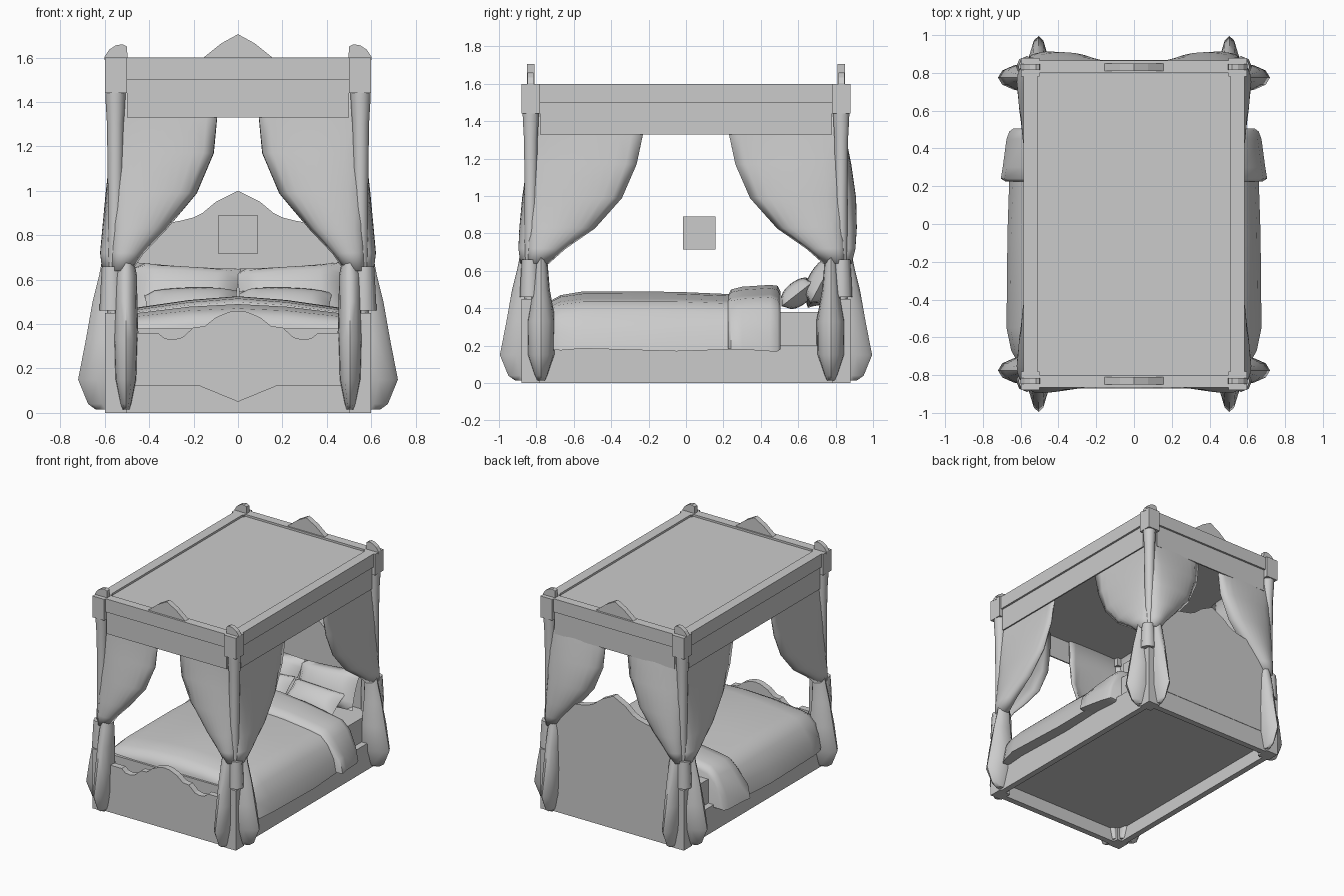
import bpy, bmesh, math
from mathutils import Vector, Matrix

old = bpy.data.objects.get("Cube")
if old:
    bpy.data.objects.remove(old)

GREY = (0.6, 0.6, 0.6, 1)
mat = bpy.data.materials.new("plain_grey")
mat.use_nodes = True
mat.diffuse_color = GREY
mat.node_tree.nodes["Principled BSDF"].inputs["Base Color"].default_value = GREY


def finish(name, bm, smooth=None):
    bmesh.ops.recalc_face_normals(bm, faces=bm.faces)
    me = bpy.data.meshes.new(name)
    bm.to_mesh(me)
    bm.free()
    me.materials.append(mat)
    if smooth:
        me.shade_smooth()
        me.set_sharp_from_angle(angle=math.radians(smooth))
    ob = bpy.data.objects.new(name, me)
    bpy.context.scene.collection.objects.link(ob)
    return ob


def box(name, x, y, z):
    """Box from (min, max) pairs."""
    bm = bmesh.new()
    size = [b - a for a, b in (x, y, z)]
    mid = [(a + b) / 2 for a, b in (x, y, z)]
    bmesh.ops.create_cube(bm, size=1, matrix=Matrix.Translation(mid) @ Matrix.Diagonal((*size, 1)))
    return finish(name, bm)


def span(sign, a, b):
    return tuple(sorted((sign * a, sign * b)))


def plate(name, outline, y0, y1):
    """Extrude an x-z outline from y0 to y1."""
    bm = bmesh.new()
    face = bm.faces.new([bm.verts.new((x, y0, z)) for x, z in outline])
    new = bmesh.ops.extrude_face_region(bm, geom=[face])["geom"]
    bmesh.ops.translate(bm, vec=(0, y1 - y0, 0), verts=[v for v in new if isinstance(v, bmesh.types.BMVert)])
    return finish(name, bm)


def loft(name, rings, closed=True, smooth=45):
    """Skin a list of point rings; closed rings get end caps."""
    bm = bmesh.new()
    rows = [[bm.verts.new(p) for p in ring] for ring in rings]
    n = len(rows[0])
    for r, s in zip(rows, rows[1:]):
        for i in range(n if closed else n - 1):
            j = (i + 1) % n
            bm.faces.new((r[i], r[j], s[j], s[i]))
    if closed:
        bm.faces.new(rows[0])
        bm.faces.new(rows[-1])
    return finish(name, bm, smooth)


def mirrored(half):
    """Half outline from the outside to the middle, completed across x = 0."""
    return [(-x, z) for x, z in half] + [(x, z) for x, z in half[::-1] if x > 0]


def turned(name, x, y, profile, sides=10):
    ring = [math.tau * i / sides for i in range(sides)]
    return loft(name, [[(x + r * math.cos(a), y + r * math.sin(a), z) for a in ring] for z, r in profile])


# Bed base and canopy frame
box("base_panel", (-.55, .55), (-.83, .83), (.1, .2))
box("mattress", (-.54, .54), (-.76, .82), (.2, .38))
box("canopy_roof", (-.52, .52), (-.81, .81), (1.5, 1.585))
for s in (-1, 1):
    side, end = ("right", "left")[s > 0], ("front", "back")[s > 0]
    box(side + "_base_rail", span(s, .54, .585), (-.79, .79), (0, .2))
    box(end + "_base_rail", (-.51, .51), span(s, .82, .865), (0, .2))
    box(side + "_canopy_rail", span(s, .51, .585), (-.79, .79), (1.5, 1.6))
    box(end + "_canopy_rail", (-.51, .51), span(s, .8, .865), (1.5, 1.6))
    box(side + "_valance", span(s, .56, .57), (-.78, .78), (1.33, 1.51))
    box(end + "_valance", (-.5, .5), span(s, .84, .85), (1.33, 1.51))
    crest = mirrored([(.155, 1.57), (.155, 1.6), (.115, 1.632), (.075, 1.664), (0, 1.705)])
    plate(end + "_crest", crest, s * .81, s * .85)

# Scalloped boards
headboard = [(.51, .15), (.51, .7), (.45, .76), (.4, .83), (.34, .85), (.26, .865), (.2, .88),
             (.16, .9), (.1, .95), (0, 1.0)]
plate("headboard", mirrored(headboard), .82, .868)
footboard = [(.5, .36), (.36, .36), (.33, .335), (.29, .33), (.25, .34), (.2, .385), (.15, .39),
             (.1, .43), (.04, .455), (0, .46)]
skirt = [(0, .05), (.17, .12), (.51, .12)]
outline = mirrored(footboard) + [(x, z) for x, z in skirt[::-1]] + [(-x, z) for x, z in skirt[1:]]
plate("footboard", outline, -.825, -.872)

# Floating box in the middle
box("hanging_box", (-.088, .088), (-.017, .157), (.715, .89))


# Covers, each a soft cross-section swept along y
def cover(name, stations):
    rings = []
    for y, crown, top, flare, hem in stations:
        half = [(flare, hem), (flare - .02, hem + .1), (.59, top - .07), (.53, top - .015), (.45, top),
                (.22, (crown + top) / 2 + .008), (0, crown)]
        rings.append([(x, y, z) for x, z in mirrored(half)])
    return loft(name, rings, smooth=50)


cover("blanket", [(-.745, .40, .37, .60, .19), (-.725, .44, .41, .62, .18), (-.67, .47, .435, .65, .175),
                  (-.55, .49, .45, .675, .185), (-.05, .488, .45, .67, .17), (.25, .475, .44, .66, .18)])
cover("blanket_fold", [(.225, .47, .44, .68, .185), (.24, .50, .455, .705, .18), (.3, .515, .465, .695, .18),
                       (.45, .525, .475, .675, .17), (.49, .52, .46, .66, .17), (.505, .49, .43, .64, .18)])


# Pillows
def pillow(name, loc, size, tilt, roll):
    n = 10
    w, h, t = size
    turn = Matrix.Translation(loc) @ Matrix.Rotation(tilt, 4, 'X') @ Matrix.Rotation(roll, 4, 'Z')
    bm = bmesh.new()
    for side in (-1, 1):
        grid = bmesh.ops.create_grid(bm, x_segments=n, y_segments=n, size=1)["verts"]
        for v in grid:
            u, k = v.co.x, v.co.y
            puff = max(0, (1 - u * u) * (1 - k * k)) ** .38
            pinch = 1 - .04 * (1 - u * u * k * k)
            v.co = turn @ Vector((u * w / 2 * pinch, k * h / 2 * pinch, side * t / 2 * puff))
    bmesh.ops.remove_doubles(bm, verts=bm.verts, dist=.0005)
    return finish(name, bm, 60)


for s in (-1, 1):
    side = ("right", "left")[s > 0]
    pillow(side + "_back_pillow", (s * .237, .725, .54), (.48, .28, .15), math.radians(62), s * .07)
    pillow(side + "_front_pillow", (s * .21, .6, .48), (.42, .21, .13), math.radians(38), -s * .04)


# Curtains: rows of (height, inner edge, outward reach), then a gathered tail
heights = (1.5, 1.33, 1.17, .99, .83, .72, .64)
tail_heights = (.7, .62, .5, .33, .15, .04, .015)
tail_reach = (.06, .075, .105, .135, .17, .125, .09)
END = dict(inner=(.09, .095, .112, .19, .325, .43, .485), out=(.815, .825, .845, .87, .885, .89, .88),
           post=.57, base=.825, tail=.505, width=(.033, .05, .052, .057, .05, .026, .018))
SIDE = dict(inner=(.22, .23, .265, .345, .49, .65, .74), out=(.535, .545, .57, .59, .605, .615, .605),
            post=.85, base=.55, tail=.775, width=(.03, .037, .047, .078, .075, .036, .024))


def curtain(name, spec, place, billow):
    cols = 10
    rows = []
    for z, inner, out in zip(heights, spec["inner"], spec["out"]):
        row = []
        swell = billow * math.sin(math.pi * (1.5 - z) / (1.5 - .64))
        for i in range(cols + 1):
            u = i / cols
            bulge = math.sin(math.pi * u) ** .38 if 0 < u < 1 else 0
            row.append(place(spec["post"] + (inner - spec["post"]) * u,
                             spec["base"] + (out + swell - spec["base"]) * bulge, z))
        rows.append(row)
    ob = loft(name, rows, closed=False, smooth=60)
    solid = ob.modifiers.new("cloth", "SOLIDIFY")
    solid.thickness = .012
    solid.offset = 0
    rings = []
    for z, half, reach in zip(tail_heights, spec["width"], tail_reach):
        ring = []
        for i in range(12):
            a = math.tau * i / 12
            depth = reach if math.sin(a) > 0 else .03
            ring.append(place(spec["tail"] + half * math.cos(a), spec["base"] + depth * math.sin(a), z))
        rings.append(ring)
    loft(name + "_tail", rings, smooth=50)


# Corners: post, column, tie, canopy block, finial and two curtains
finial = [(.6, 1.59), (.6, 1.605), (.58, 1.635), (.55, 1.655), (.52, 1.66), (.5, 1.65), (.497, 1.59)]
for sx in (-1, 1):
    for sy in (-1, 1):
        tag = ("front", "back")[sy > 0] + "_" + ("right", "left")[sx > 0]
        box(tag + "_post", span(sx, .5, .598), span(sy, .78, .88), (0, .45))
        box(tag + "_canopy_block", span(sx, .5, .598), span(sy, .78, .88), (1.44, 1.6))
        turned(tag + "_column", sx * .552, sy * .83,
               [(.4, .035), (.66, .034), (1.0, .034), (1.3, .038), (1.4, .044), (1.45, .046)])
        turned(tag + "_tie", sx * .567, sy * .832, [(.46, .057), (.56, .052), (.66, .046)], 8)
        plate(tag + "_finial", [(sx * x, z) for x, z in finial], sy * .815, sy * .848)
        curtain(tag + "_end_curtain", END, lambda a, o, z: (sx * a, sy * o, z), .035 if sy > 0 else 0)
        curtain(tag + "_side_curtain", SIDE, lambda a, o, z: (sx * o, sy * a, z), 0)
